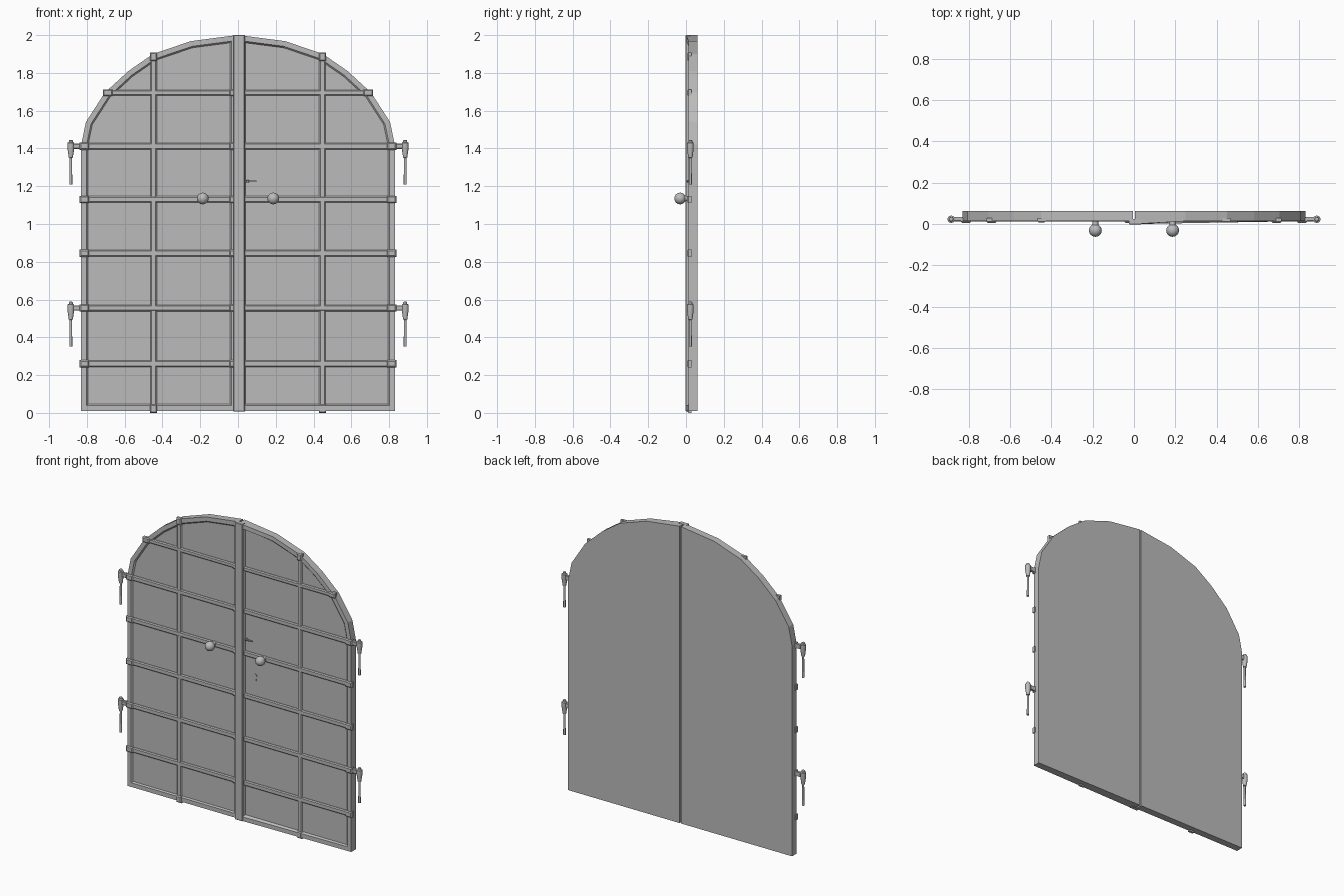
import bpy, bmesh, math
from mathutils import Vector

if "Cube" in bpy.data.objects:
    bpy.data.objects.remove(bpy.data.objects["Cube"])

grey = bpy.data.materials.new("weathered grey")
grey.diffuse_color = (0.5, 0.5, 0.5, 1)
grey.use_nodes = True
grey.node_tree.nodes["Principled BSDF"].inputs["Base Color"].default_value = grey.diffuse_color


def finish(name, bm, smooth=False):
    bmesh.ops.recalc_face_normals(bm, faces=bm.faces[:])
    me = bpy.data.meshes.new(name)
    bm.to_mesh(me)
    bm.free()
    me.materials.append(grey)
    ob = bpy.data.objects.new(name, me)
    bpy.context.collection.objects.link(ob)
    if smooth:
        bpy.context.view_layer.objects.active = ob
        ob.select_set(True)
        bpy.ops.object.shade_smooth_by_angle(angle=math.radians(40))
        ob.select_set(False)
    return ob


def loft(name, loops):
    """Closed solid through matching loops of 3D points, capped at both ends."""
    bm = bmesh.new()
    rings = [[bm.verts.new(p) for p in l] for l in loops]
    n = len(rings[0])
    for a, b in zip(rings, rings[1:]):
        for i in range(n):
            j = (i + 1) % n
            bm.faces.new((a[i], a[j], b[j], b[i]))
    bm.faces.new(rings[0])
    bm.faces.new(rings[-1])
    return finish(name, bm)


def bar(name, x0, x1, z0, z1, yf, yb, c=0.006):
    """Iron bar with chamfered front edges."""
    x0, x1 = sorted((x0, x1))

    def ring(y, d):
        return [(x0 + d, y, z0 + d), (x1 - d, y, z0 + d), (x1 - d, y, z1 - d), (x0 + d, y, z1 - d)]
    return loft(name, [ring(yb, 0), ring(yf + c, 0), ring(yf, c)])


def lathe(name, profile, origin, axis, seg=16):
    """Turned part: profile of (radius, distance along axis)."""
    bm = bmesh.new()
    rings = []
    for r, h in profile:
        ring = []
        for k in range(seg):
            a = 2 * math.pi * k / seg
            u, v = r * math.cos(a), r * math.sin(a)
            p = Vector((u, v, h)) if axis == 'Z' else Vector((u, h, v))
            ring.append(bm.verts.new(p + Vector(origin)))
        rings.append(ring)
    for a, b in zip(rings, rings[1:]):
        for i in range(seg):
            j = (i + 1) % seg
            bm.faces.new((a[i], a[j], b[j], b[i]))
    bm.faces.new(rings[0])
    bm.faces.new(rings[-1])
    return finish(name, bm, True)


def inset(pts, d):
    """Mitred inward offset of a counter-clockwise outline."""
    out = []
    for i in range(len(pts)):
        a, b, c = (Vector(pts[k % len(pts)]) for k in (i - 1, i, i + 1))
        e, f = (b - a).normalized(), (c - b).normalized()
        n1, n2 = Vector((-e.y, e.x)), Vector((-f.y, f.x))
        out.append(tuple(b + (n1 + n2) * (d / (1 + n1.dot(n2)))))
    return out


ARCH = [(.83, 1.42), (.805, 1.54), (.705, 1.695), (.58, 1.81), (.45, 1.90), (.25, 1.968)]
BACK, PANEL, FRAME = 0.062, 0.022, 0.014
BARS = [0.26, 0.555, 0.845, 1.13, 1.412, 1.695]

for s, side in ((-1, "left"), (1, "right")):
    g = 0.004 if s > 0 else 0.006
    outline = [(g, .01), (.83, .01)] + ARCH + [(g, 2.0)]

    # door leaf: sunken panel and raised rim (right rim leans out to the centre post)
    def front(x):
        return 0.0 if s > 0 and x < 0.05 else FRAME

    def ring(pts, y):
        return [(s * x, y if y is not None else front(x), z) for x, z in pts]
    loft(side + "_door_leaf", [ring(outline, BACK), ring(outline, None),
                               ring(inset(outline, .028), None), ring(inset(outline, .036), PANEL)])

    # vertical bar with raised ends over the rim
    bar(side + "_vertical_bar", s * .430, s * .464, .03, 1.88, .013, .03)
    bar(side + "_vertical_bar_foot", s * .428, s * .466, 0, .045, .007, .03)
    bar(side + "_vertical_bar_top", s * .428, s * .466, 1.862, 1.908, .007, .03)

    # horizontal bars with raised clasps over the rim
    for i, z in enumerate(BARS):
        end = .715 if i == 5 else .838
        h = .017 if i != 5 else .015
        bar(f"{side}_cross_bar_{i}", s * .02, s * (end - .02), z - h, z + h, .012, .03)
        bar(f"{side}_bar_clasp_{i}", s * (end - .05), s * end, z - h - .002, z + h + .002, .006, .03)
        if s < 0:
            bar(f"{side}_inner_clasp_{i}", -.046, -.01, z - h - .002, z + h + .002, .006, .03)

    # hinges: strap, socket and hanging pin
    for k, z in ((0, .555), (1, 1.412)):
        bar(f"{side}_hinge_strap_{k}", s * .83, s * .885, z - .014, z + .014, .013, .033, .004)
        lathe(f"{side}_hinge_pin_{k}",
              [(.008, -.203), (.008, -.195), (.0065, -.062), (.011, -.06), (.018, -.012),
               (.018, .018), (.011, .022), (.010, .031), (.005, .034)],
              (s * .885, .023, z), 'Z', 12)

    # round knob on a short neck
    r = .031
    prof = [(.014, .024), (.014, .004)]
    prof += [(r * math.sin(t), -.031 + r * math.cos(t))
             for t in (math.radians(a) for a in range(30, 180, 15))] + [(.001, -.062)]
    lathe(side + "_knob", prof, (s * .187, 0, 1.135), 'Y', 20)

# centre post covering the gap
bar("centre_post", -.024, .036, .008, 2.0, -.003, .024, .003)

# small latch on the right leaf
bar("latch_lever", .05, .098, 1.222, 1.23, .008, .014, .001)
bar("latch_mount", .045, .058, 1.219, 1.233, .006, .023, .002)

# keyhole plate
key = [(.009 * math.cos(math.radians(a)), .012 + .009 * math.sin(math.radians(a))) for a in range(-45, 226, 30)]
key += [(-.005, -.024), (.005, -.024)]
loft("keyhole", [[(.117 + x, y, .988 + z) for x, z in key] for y in (.023, .018)])
